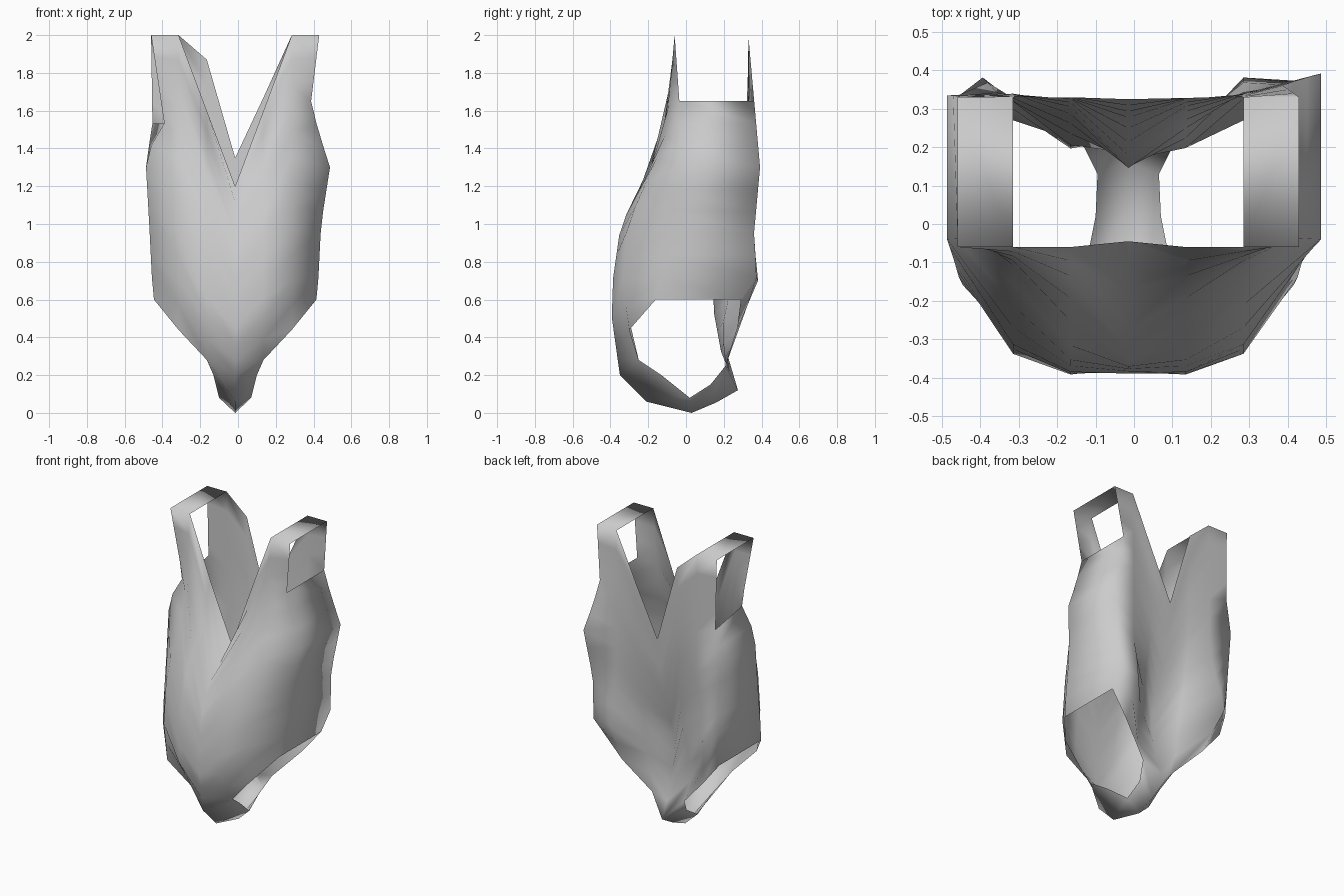
import bpy, bmesh

if "Cube" in bpy.data.objects:
    bpy.data.objects.remove(bpy.data.objects["Cube"])

CX, STEP, ROWS = -0.015, 0.15, 12


def interp(keys, z):
    """Linear lookup in (z, value) pairs listed from high z to low z."""
    if z >= keys[0][0]:
        return keys[0][1]
    for (z0, a), (z1, b) in zip(keys, keys[1:]):
        if z >= z1:
            return a + (b - a) * (z0 - z) / (z0 - z1)
    return keys[-1][1]


# Depth profiles (z, y) of the columns from the centre line outward
FRONT = [
    [(1.2, -.045), (1.1, -.20), (1.0, -.315), (.8, -.37), (.5, -.392), (.2, -.35)],
    [(1.6, -.06), (1.4, -.125), (1.2, -.23), (1.0, -.345), (.7, -.388), (.5, -.392), (.28, -.25)],
    [(2, -.06), (1.45, -.11), (1.2, -.22), (1.0, -.31), (.7, -.338), (.44, -.30)],
    [(2, -.06), (1.65, -.035), (1.3, -.04), (1.0, -.09), (.6, -.16)],
]
BACK = [
    [(1.35, .325), (1.0, .27), (.8, .20), (.6, .135), (.3, .19), (.12, .275)],
    [(1.87, .33), (1.3, .325), (1.0, .30), (.7, .245), (.45, .19), (.25, .21)],
    [(2, .33), (1.3, .34), (1.0, .335), (.72, .39), (.44, .27)],
    [(2, .33), (1.3, .392), (.95, .36), (.72, .375), (.6, .29)],
]
BACK_LEFT = [(2, .33), (1.3, .335), (.95, .325), (.72, .32), (.6, .28)]

# Half-width profiles (z, x) of the outer edges
LOWER = [(1.3, .487), (1.0, .455), (.7, .44), (.6, .43)]
SIDE_X = [(2, .445), (1.65, .402)] + LOWER
LEFT_FRONT_X = [(2, .445), (1.53, .375), (1.45, .44)] + LOWER
LEFT_BACK_X = [(2, .445), (1.53, .438)] + LOWER
SIDE_C = [(2, CX), (1.5, CX), (1.3, 0), (1.0, CX)]
# Sideways drift of the left rear fold
FOLD_X = [(1.2, 0), (.72, -.085), (.44, 0)]

bm = bmesh.new()


def column(u, keys, top, widths):
    bottom = keys[-1][0]
    verts = []
    for r in range(ROWS + 1):
        z = top + (bottom - top) * r / ROWS
        x = CX + u * STEP
        if abs(u) == 3:
            x = interp(SIDE_C, z) + interp(widths, z) * (1 if u > 0 else -1)
        verts.append(bm.verts.new((x, interp(keys, z), z)))
    return verts


def bridge(a, b):
    for i in range(len(a) - 1):
        bm.faces.new((a[i], a[i + 1], b[i + 1], b[i]))


# Front and back panels with V necklines
front, back = {}, {}
for u in range(-3, 4):
    f = FRONT[abs(u)]
    b = BACK_LEFT if u == -3 else BACK[abs(u)]
    front[u] = column(u, f, f[0][0], SIDE_X if u > 0 else LEFT_FRONT_X)
    back[u] = column(u, b, 1.67 if u == 1 else b[0][0], SIDE_X if u > 0 else LEFT_BACK_X)
for v in back[-2]:
    v.co.x += interp(FOLD_X, v.co.z)
for panel in (front, back):
    for u in range(-3, 3):
        bridge(panel[u], panel[u + 1])

# Side panels below the armholes, and shoulder straps
for s, start in ((-1, 4), (1, 3)):
    bridge(front[3 * s][start:], back[3 * s][start:])
    bm.faces.new([front[2 * s][0], front[3 * s][0], back[3 * s][0], back[2 * s][0]])

# Narrow strip between the leg openings: centre y, z / edge y, z / half width
strip = [[front[u][-1] for u in (-1, 0, 1)]]
for yc, zc, ye, ze, w in [(-.21, .06, -.13, .20, .115), (.03, 0, .02, .08, .085),
                          (.16, .055, .13, .15, .08)]:
    strip.append([bm.verts.new(p) for p in ((CX - w, ye, ze), (CX, yc, zc), (CX + w, ye, ze))])
strip.append([back[u][-1] for u in (-1, 0, 1)])
# Pull the back end of the strip inward
for s in (-1, 1):
    back[s][-1].co.x = CX + s * .12
for a, b in zip(strip, strip[1:]):
    bridge(a, b)

bmesh.ops.recalc_face_normals(bm, faces=bm.faces[:])
mesh = bpy.data.meshes.new("sleeveless_bodysuit")
bm.to_mesh(mesh)
bm.free()
garment = bpy.data.objects.new("sleeveless_bodysuit", mesh)
bpy.context.collection.objects.link(garment)
bpy.context.view_layer.objects.active = garment
garment.select_set(True)
bpy.ops.object.shade_smooth_by_angle(angle=2.2)
